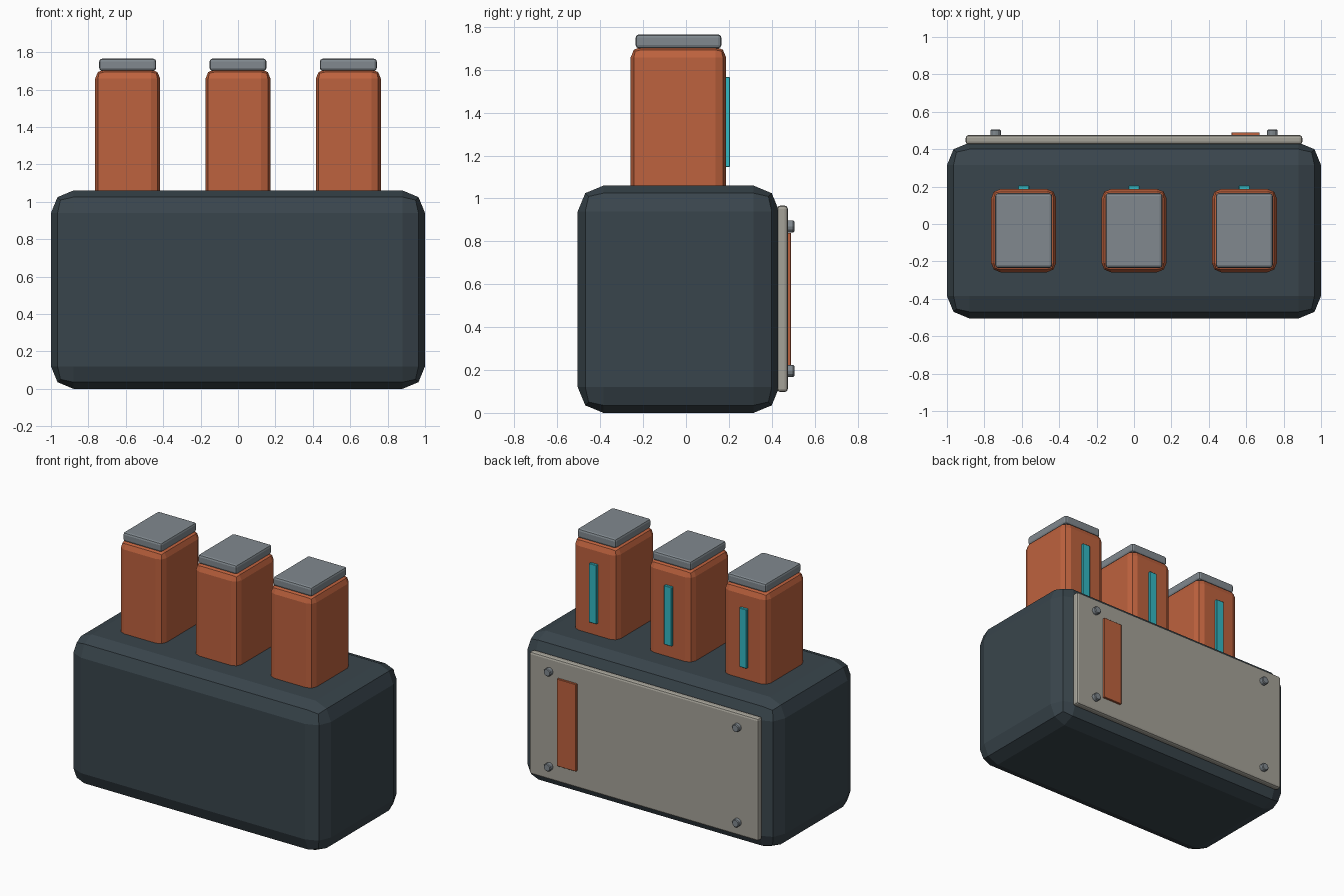
import bpy, math

if "Cube" in bpy.data.objects:
    bpy.data.objects.remove(bpy.data.objects["Cube"])


def material(name, srgb):
    m = bpy.data.materials.new(name)
    lin = [((c / 255 + 0.055) / 1.055) ** 2.4 for c in srgb]
    m.diffuse_color = (*lin, 1)
    m.use_nodes = True
    m.node_tree.nodes["Principled BSDF"].inputs["Base Color"].default_value = m.diffuse_color
    return m


SLATE = material("dark slate", (57, 69, 76))
ORANGE = material("burnt orange", (190, 98, 62))
STEEL = material("steel grey", (129, 137, 143))
PANEL = material("warm grey", (165, 162, 152))
TEAL = material("teal", (52, 184, 196))


def finish(ob, name, mat, bevel, segments):
    ob.name = name
    ob.data.materials.append(mat)
    if bevel:
        mod = ob.modifiers.new("bevel", 'BEVEL')
        mod.width, mod.segments = bevel, segments
        mod.limit_method = 'ANGLE'
    return ob


def box(name, x, y, z, mat, bevel=0, segments=2):
    """Box from (min, max) ranges, with bevelled edges."""
    bpy.ops.mesh.primitive_cube_add(size=1, location=[sum(r) / 2 for r in (x, y, z)])
    ob = bpy.context.object
    ob.scale = [r[1] - r[0] for r in (x, y, z)]
    bpy.ops.object.transform_apply(location=False, rotation=False, scale=True)
    return finish(ob, name, mat, bevel, segments)


# Main housing
box("housing", (-1, 1), (-0.505, 0.435), (0, 1.06), SLATE, 0.12)

# Three canisters, each with a cap and an indicator strip on the back
for i, cx in enumerate((-0.59, 0, 0.59), 1):
    box(f"canister_{i}", (cx - 0.174, cx + 0.174), (-0.258, 0.187), (0.95, 1.708), ORANGE, 0.05)
    box(f"cap_{i}", (cx - 0.152, cx + 0.152), (-0.235, 0.165), (1.70, 1.765), STEEL, 0.015)
    box(f"indicator_{i}", (cx - 0.03, cx + 0.03), (0.18, 0.205), (1.147, 1.567), TEAL, 0.003, 1)

# Back panel with a marker stripe
box("back_panel", (-0.9, 0.9), (0.425, 0.475), (0.097, 0.967), PANEL, 0.015)
box("marker_stripe", (0.522, 0.672), (0.47, 0.49), (0.22, 0.84), ORANGE, 0.002, 1)

# Corner bolts
for x in (-0.74, 0.74):
    for z in (0.195, 0.87):
        bpy.ops.mesh.primitive_cylinder_add(vertices=12, radius=0.028, depth=0.04,
                                            location=(x, 0.485, z),
                                            rotation=(math.pi / 2, 0, 0))
        finish(bpy.context.object, "bolt", STEEL, 0.005, 1)
